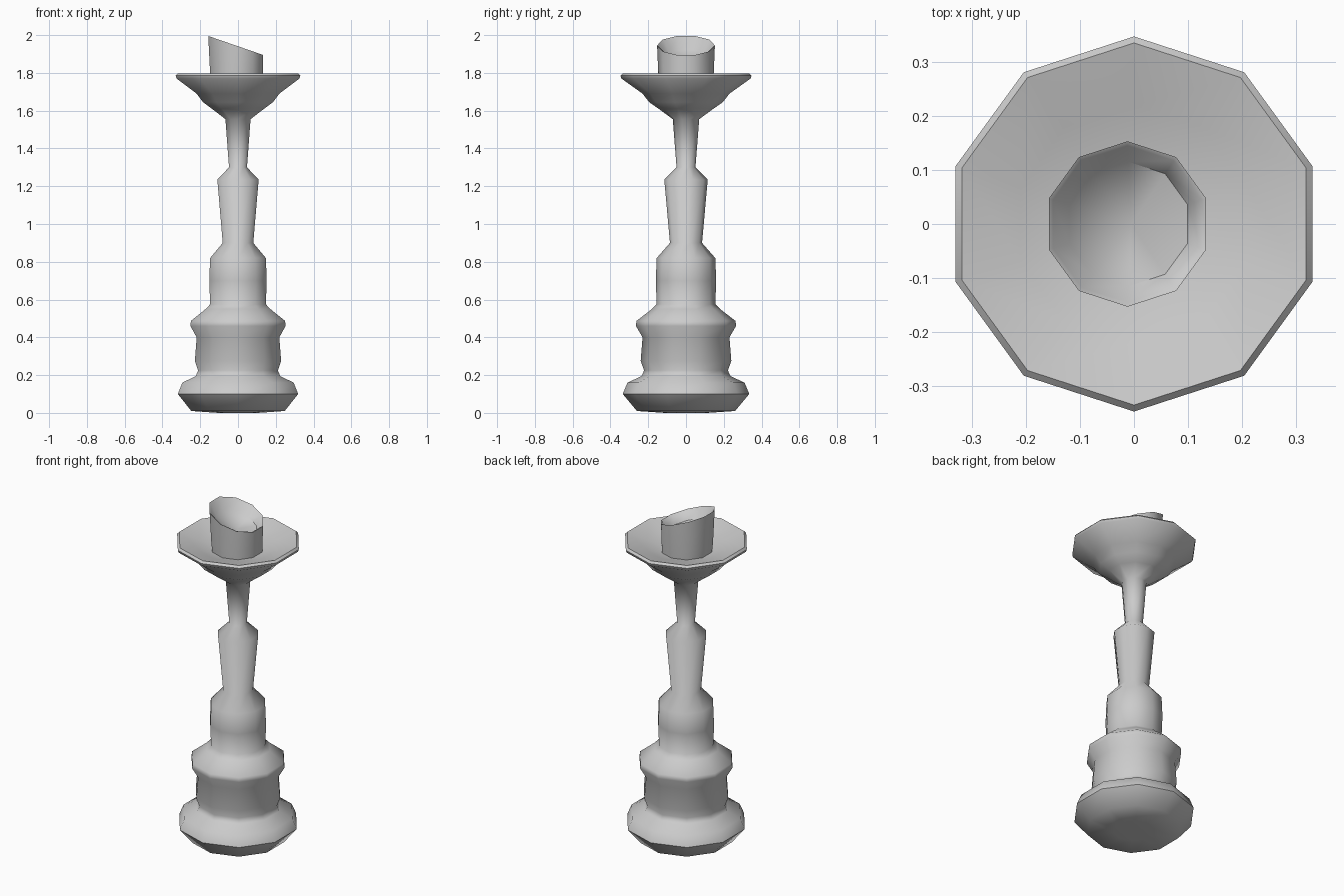
import bpy, bmesh, math

if "Cube" in bpy.data.objects:
    bpy.data.objects.remove(bpy.data.objects["Cube"])

SIDES = 10


def ring(bm, r, height, cx=0.0):
    """Ten-sided ring with a corner on +y; height is a number or a function of x."""
    verts = []
    for i in range(SIDES):
        a = math.pi / 2 + 2 * math.pi * i / SIDES
        x, y = cx + r * math.cos(a), r * math.sin(a)
        verts.append(bm.verts.new((x, y, height(x) if callable(height) else height)))
    return verts


def lathe(name, rings, start, end):
    """Bridge stacked rings and close both ends with fans to centre points."""
    bm = bmesh.new()
    loops = [ring(bm, *p) for p in rings]
    for a, b in zip(loops, loops[1:]):
        for i in range(SIDES):
            j = (i + 1) % SIDES
            bm.faces.new((a[i], a[j], b[j], b[i]))
    for loop, centre in ((loops[0], start), (loops[-1], end)):
        c = bm.verts.new(centre)
        for i in range(SIDES):
            bm.faces.new((loop[i], loop[(i + 1) % SIDES], c))
    bmesh.ops.recalc_face_normals(bm, faces=bm.faces)
    mesh = bpy.data.meshes.new(name)
    bm.to_mesh(mesh)
    bm.free()
    obj = bpy.data.objects.new(name, mesh)
    bpy.context.collection.objects.link(obj)
    bpy.ops.object.select_all(action='DESELECT')
    obj.select_set(True)
    bpy.context.view_layer.objects.active = obj
    bpy.ops.object.shade_smooth_by_angle(angle=math.radians(50))
    return obj


# Turned stick: foot, collars, stem, and drip dish (radius, height)
stick = [
    (0.11, 0.0), (0.26, 0.01), (0.335, 0.10), (0.31, 0.16), (0.235, 0.195),
    (0.222, 0.225), (0.24, 0.275), (0.23, 0.40), (0.265, 0.46), (0.262, 0.487),
    (0.18, 0.55), (0.155, 0.575), (0.16, 0.70), (0.155, 0.82), (0.085, 0.90),
    (0.115, 1.235), (0.05, 1.30), (0.07, 1.555), (0.145, 1.61), (0.195, 1.645),
    (0.23, 1.69), (0.342, 1.77), (0.347, 1.785), (0.335, 1.797), (0.22, 1.765),
    (0.14, 1.74),
]
lathe("candlestick", stick, (0, 0, 0.004), (0, 0, 1.735))


# Candle stub with a slanted, hollowed top
def slant(drop):
    return lambda x: 1.945 - 0.345 * (x + 0.012) - drop


candle = [
    (0.142, 1.725, -0.005), (0.147, 1.80, -0.008), (0.153, slant(0.0), -0.012),
    (0.145, slant(0.004), -0.012), (0.115, slant(0.06), -0.01),
]
lathe("candle", candle, (0, 0, 1.725), (-0.005, 0, 1.86))
